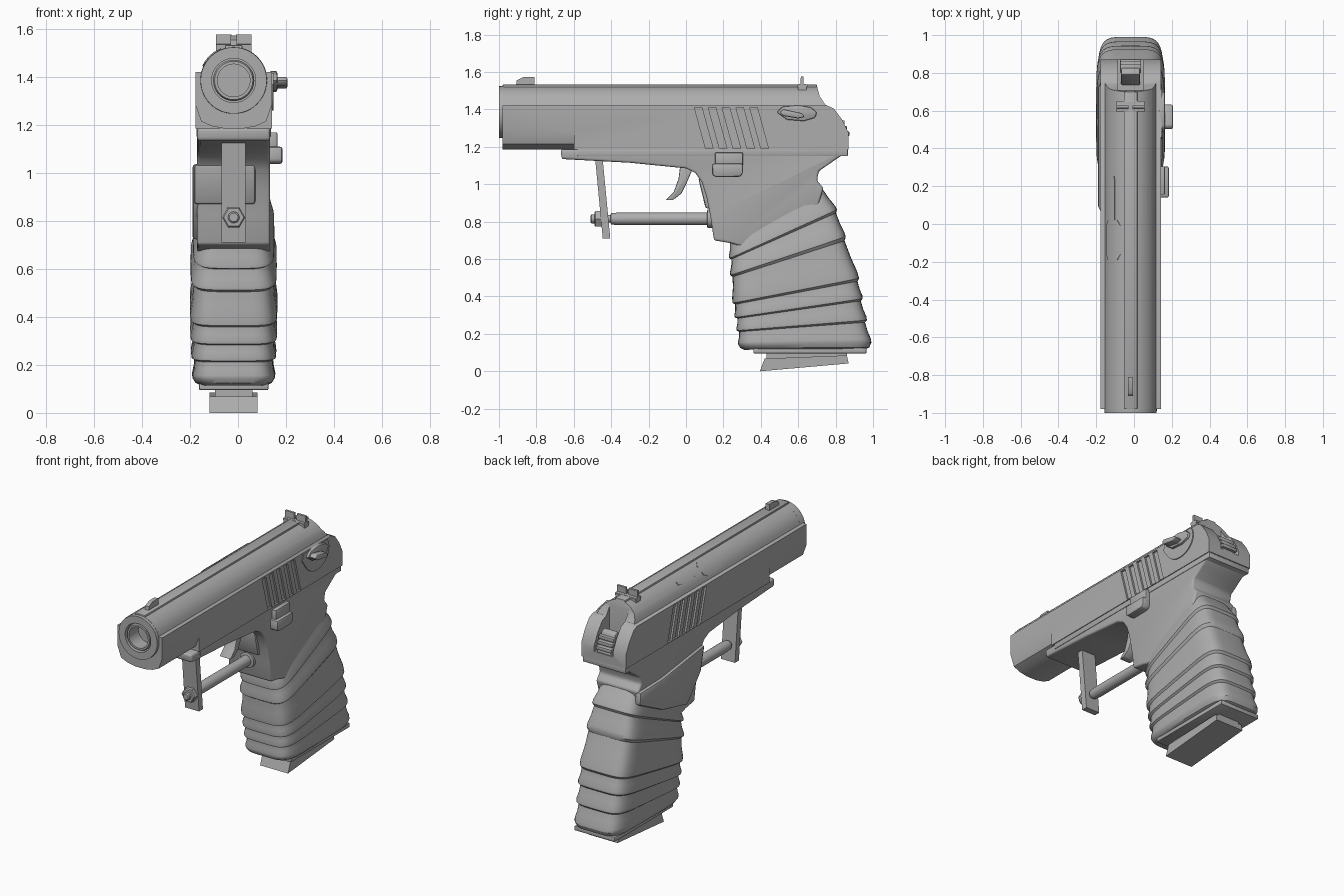
import bpy, bmesh, math
from mathutils import Vector

CX = -0.018          # centre plane of the body
BZ = 1.386           # barrel axis height
grey = bpy.data.materials.new("gunmetal grey")
grey.diffuse_color = (0.42, 0.42, 0.42, 1)


def finish(name, bm, bevel=0.0, segs=2):
    bmesh.ops.recalc_face_normals(bm, faces=bm.faces)
    me = bpy.data.meshes.new(name)
    bm.to_mesh(me)
    bm.free()
    me.materials.append(grey)
    ob = bpy.data.objects.new(name, me)
    bpy.context.collection.objects.link(ob)
    if bevel:
        m = ob.modifiers.new("bevel", 'BEVEL')
        m.width, m.segments, m.angle_limit = bevel, segs, math.radians(35)
        m.limit_method = 'ANGLE'
        apply(ob, m)
    return ob


def activate(ob):
    bpy.ops.object.select_all(action='DESELECT')
    ob.select_set(True)
    bpy.context.view_layer.objects.active = ob


def apply(ob, mod):
    activate(ob)
    bpy.ops.object.modifier_apply(modifier=mod.name)


def cut(ob, *cutters):
    for c in cutters:
        m = ob.modifiers.new("cut", 'BOOLEAN')
        m.operation, m.solver, m.object = 'DIFFERENCE', 'EXACT', c
        apply(ob, m)
        bpy.data.objects.remove(c)


def loft(name, rings, bevel=0.0, segs=2):
    """Skin a list of equal-length point rings and cap both ends."""
    bm = bmesh.new()
    rows = [[bm.verts.new(p) for p in r] for r in rings]
    n = len(rows[0])
    for a, b in zip(rows, rows[1:]):
        for i in range(n):
            j = (i + 1) % n
            bm.faces.new((a[i], a[j], b[j], b[i]))
    bm.faces.new(rows[0])
    bm.faces.new(rows[-1])
    return finish(name, bm, bevel, segs)


def prism_x(name, yz, x0, x1, bevel=0.0, segs=2):
    return loft(name, [[(CX + x, y, z) for y, z in yz] for x in (x0, x1)], bevel, segs)


def prism_y(name, xz, y0, y1, bevel=0.0):
    return loft(name, [[(CX + x, y, z) for x, z in xz] for y in (y0, y1)], bevel)


def box(name, x0, x1, y0, y1, z0, z1, bevel=0.0):
    return prism_x(name, [(y0, z0), (y1, z0), (y1, z1), (y0, z1)], x0, x1, bevel)


def turned(name, yr, z, n=32, x=0.0):
    """Round part along y from (y, radius) pairs."""
    return loft(name, [[(CX + x + r * math.cos(2 * math.pi * i / n), y,
                         z + r * math.sin(2 * math.pi * i / n)) for i in range(n)] for y, r in yr])


# Slide: flat sides, shoulder step and round top
arc = [(0.14 * math.cos(math.radians(a)), BZ + 0.14 * math.sin(math.radians(a))) for a in range(15, 166, 10)]
section = [(-0.16, 1.185), (0.16, 1.185), (0.16, 1.42)] + arc + [(-0.16, 1.42)]
slide = prism_y("slide", section, -0.98, 0.9)
cut(slide,
    prism_x("rear_cut", [(0.70, 1.7), (0.70, 1.525), (0.715, 1.47), (0.745, 1.425), (0.79, 1.405), (0.835, 1.345),
                         (0.87, 1.275), (0.87, 1.1), (1.1, 1.1), (1.1, 1.7)], -0.4, 0.4),
    box("hammer_slot", -0.068, 0.068, 0.71, 1.1, 1.24, 1.7),
    turned("muzzle_cut", [(-1.2, 0.092), (-0.9, 0.092)], BZ))
for s in (-1, 1):
    # lower nose corners and slanted grip grooves
    cut(slide, prism_y("corner_cut", [(s * 0.17, 1.285), (s * 0.16, 1.285), (s * 0.135, 1.215), (s * 0.09, 1.195),
                                      (s * 0.03, 1.184), (s * 0.03, 1.1), (s * 0.17, 1.1)], -1.2, -0.6))
    for i in range(5):
        y = 0.045 + 0.074 * i
        cut(slide, prism_x("groove_cut", [(y, 1.41), (y + 0.04, 1.41), (y + 0.1, 1.19), (y + 0.06, 1.19)],
                           s * 0.148, s * 0.2))

# Muzzle: nose ring and barrel with open bore
nose = turned("nose_ring", [(-1.0, 0.138), (-0.95, 0.14)], BZ, 48)
cut(nose, turned("nose_cut", [(-1.2, 0.092), (-0.8, 0.092)], BZ))
barrel = turned("barrel", [(-0.995, 0.08), (-0.985, 0.086), (-0.85, 0.086)], BZ)
cut(barrel, turned("bore_cut", [(-1.2, 0.068), (-0.88, 0.068)], BZ))

# Top rail and sights
box("top_rail", -0.036, 0.036, -0.98, 0.70, 1.5, 1.533, 0.004)
prism_x("front_sight", [(-0.91, 1.52), (-0.81, 1.52), (-0.81, 1.573), (-0.87, 1.573), (-0.905, 1.555)], -0.013, 0.013)
for s in (-1, 1):
    prism_x("rear_sight", [(0.595, 1.52), (0.65, 1.52), (0.65, 1.533), (0.628, 1.537), (0.628, 1.577),
                           (0.614, 1.577), (0.612, 1.537), (0.595, 1.533)], s * 0.01, s * 0.074)
box("rear_sight_base", -0.074, 0.074, 0.6, 0.645, 1.50, 1.535)

# Ejection port cover and extractor strip following the round top
for name, y0, y1, a0, a1 in (("ejection_port", -0.19, 0.02, 112, 155), ("extractor", 0.0, 0.255, 126, 140)):
    port = []
    for y, pinch in ((y0, 8 if y0 < 0 else 0), (y0 + 0.03, 0), (y1 - 0.03, 0), (y1, 8 if y0 < 0 else 2)):
        ang = [math.radians(a0 + pinch + (a1 - a0 - 2 * pinch) * k / 6) for k in range(7)]
        port.append([(CX + r * math.cos(a), y, BZ + r * math.sin(a))
                     for r, seq in ((0.144, ang), (0.135, ang[::-1])) for a in seq])
    loft(name, port)

# Hammer with ribbed spur
prism_x("hammer", [(0.72, 1.2), (0.86, 1.2), (0.865, 1.25), (0.845, 1.27), (0.82, 1.36), (0.79, 1.37), (0.76, 1.3)],
        -0.05, 0.05, 0.006)
for i in range(3):
    y, z = 0.865 - 0.013 * i, 1.27 + 0.03 * i
    box("hammer_rib", -0.055, 0.055, y - 0.04, y + 0.008, z - 0.011, z + 0.011, 0.003)

# Frame with dust cover, front strap and tang
prism_x("frame", [(-0.67, 1.187), (-0.665, 1.135), (-0.3, 1.115), (0.0, 1.085), (0.05, 1.06), (0.085, 1.01),
                  (0.11, 0.93), (0.13, 0.83), (0.15, 0.70), (0.24, 0.685), (0.32, 0.66), (0.70, 0.86),
                  (0.735, 0.98), (0.70, 1.02), (0.71, 1.07), (0.79, 1.125), (0.85, 1.165), (0.87, 1.187)],
        -0.152, 0.152, 0.022, 3)
box("rear_rail", -0.155, 0.155, -0.58, 0.865, 1.15, 1.19, 0.004)

# Grip sleeve: stacked tilted bands, each flaring to its lower lip
N = 40


def ring(f, b, w, inset=0.0):
    f, b = Vector(f), Vector(b)
    mid, half = (f + b) / 2, (b - f) / 2
    half = half * (1 - inset / half.length)
    pts = []
    for i in range(N):
        c, s = math.cos(2 * math.pi * i / N), math.sin(2 * math.pi * i / N)
        u = math.copysign(abs(c) ** 0.32, c)
        v = math.copysign(abs(s) ** 0.42, s)
        p = mid + half * u
        pts.append((CX + (w - inset) * v, p.x, p.y))
    return pts


seams = [((0.225, 0.685), (0.735, 0.99), 0.160),
         ((0.232, 0.60), (0.81, 0.86), 0.170),
         ((0.237, 0.51), (0.855, 0.715), 0.180),
         ((0.25, 0.36), (0.928, 0.49), 0.182),
         ((0.262, 0.285), (0.945, 0.385), 0.180),
         ((0.272, 0.215), (0.968, 0.27), 0.176),
         ((0.28, 0.14), (0.992, 0.15), 0.172)]
rings = [ring(*seams[0], 0.02)]
for (f0, b0, w0), (f1, b1, w1) in zip(seams, seams[1:]):
    def at(t):
        return (Vector(f0).lerp(Vector(f1), t), Vector(b0).lerp(Vector(b1), t), w0 + (w1 - w0) * t)
    rings += [ring(*at(0.06), 0.012), ring(*at(0.45), 0.008), ring(*at(0.8), -0.001), ring(*at(0.97), 0.0)]
rings += [ring((0.285, 0.125), (0.985, 0.128), 0.165, 0.005), ring((0.30, 0.115), (0.97, 0.118), 0.15, 0.01)]
loft("grip", rings)

# Raised strap on the left of the grip, wrapping round the front
prism_x("grip_side_strap", [(0.075, 1.04), (0.115, 0.88), (0.25, 0.72), (0.5, 0.78), (0.74, 0.90), (0.735, 0.98),
                            (0.5, 0.985)], -0.172, -0.13, 0.015)
prism_x("grip_front_strap", [(0.065, 1.035), (0.105, 0.87), (0.16, 0.87), (0.16, 1.03)], -0.165, 0.09, 0.012)

# Magazine base and floor plate
box("grip_base", -0.145, 0.145, 0.36, 0.965, 0.095, 0.125, 0.006)
box("magazine_neck", -0.078, 0.078, 0.43, 0.86, 0.05, 0.11)
prism_x("floor_plate", [(0.395, 0.0), (0.87, 0.042), (0.86, 0.085), (0.42, 0.068)], -0.1, 0.1)

# Trigger guard made of a hanging bar, a rod and a nut
prism_x("guard_bar", [(-0.485, 1.13), (-0.445, 0.71), (-0.405, 0.71), (-0.445, 1.13)], -0.05, 0.05)
turned("guard_rod", [(-0.44, 0.02), (-0.405, 0.02), (-0.40, 0.03), (-0.36, 0.034), (0.15, 0.034)], 0.815, 24)
turned("rod_collar", [(0.11, 0.03), (0.115, 0.05), (0.15, 0.05)], 0.815, 24)
turned("rod_nut", [(-0.49, 0.042), (-0.483, 0.048), (-0.452, 0.048), (-0.445, 0.042)], 0.815, 6)
turned("rod_tip", [(-0.51, 0.018), (-0.505, 0.024), (-0.44, 0.024)], 0.815, 16)

# Curved trigger
prism_x("trigger", [(-0.03, 1.11), (-0.04, 1.03), (-0.065, 0.96), (-0.11, 0.915), (-0.07, 0.915), (-0.025, 0.95),
                    (0.005, 1.01), (0.035, 1.08), (0.04, 1.1)], -0.04, 0.04, 0.006)

# Slide stop on the right
box("slide_stop", 0.14, 0.182, 0.155, 0.305, 1.09, 1.17, 0.006)
prism_x("slide_stop_lip", [(0.14, 1.05), (0.16, 1.038), (0.29, 1.04), (0.305, 1.06), (0.305, 1.11), (0.14, 1.11)],
        0.14, 0.203, 0.01)

# Safety: teardrop plate, lever and thumb knob
plate = [(0.60 + 0.125 * math.cos(math.radians(a)), 1.365 + 0.105 * math.sin(math.radians(a)))
         for a in range(-150, 31, 15)]
prism_x("safety_plate", plate + [(0.70, 1.418), (0.46, 1.418), (0.45, 1.37)], 0.155, 0.166)
prism_x("safety_lever", [(0.485, 1.385), (0.515, 1.415), (0.60, 1.425), (0.67, 1.41), (0.70, 1.385), (0.69, 1.355),
                         (0.63, 1.338), (0.54, 1.345)], 0.15, 0.182, 0.008)
prism_x("safety_knob", [(0.50, 1.385), (0.52, 1.402), (0.62, 1.38), (0.635, 1.36), (0.60, 1.352), (0.52, 1.365)],
        0.17, 0.224, 0.008)

# Smooth shading with crisp edges
for ob in list(bpy.context.scene.objects):
    activate(ob)
    bpy.ops.object.shade_smooth_by_angle(angle=math.radians(32))
